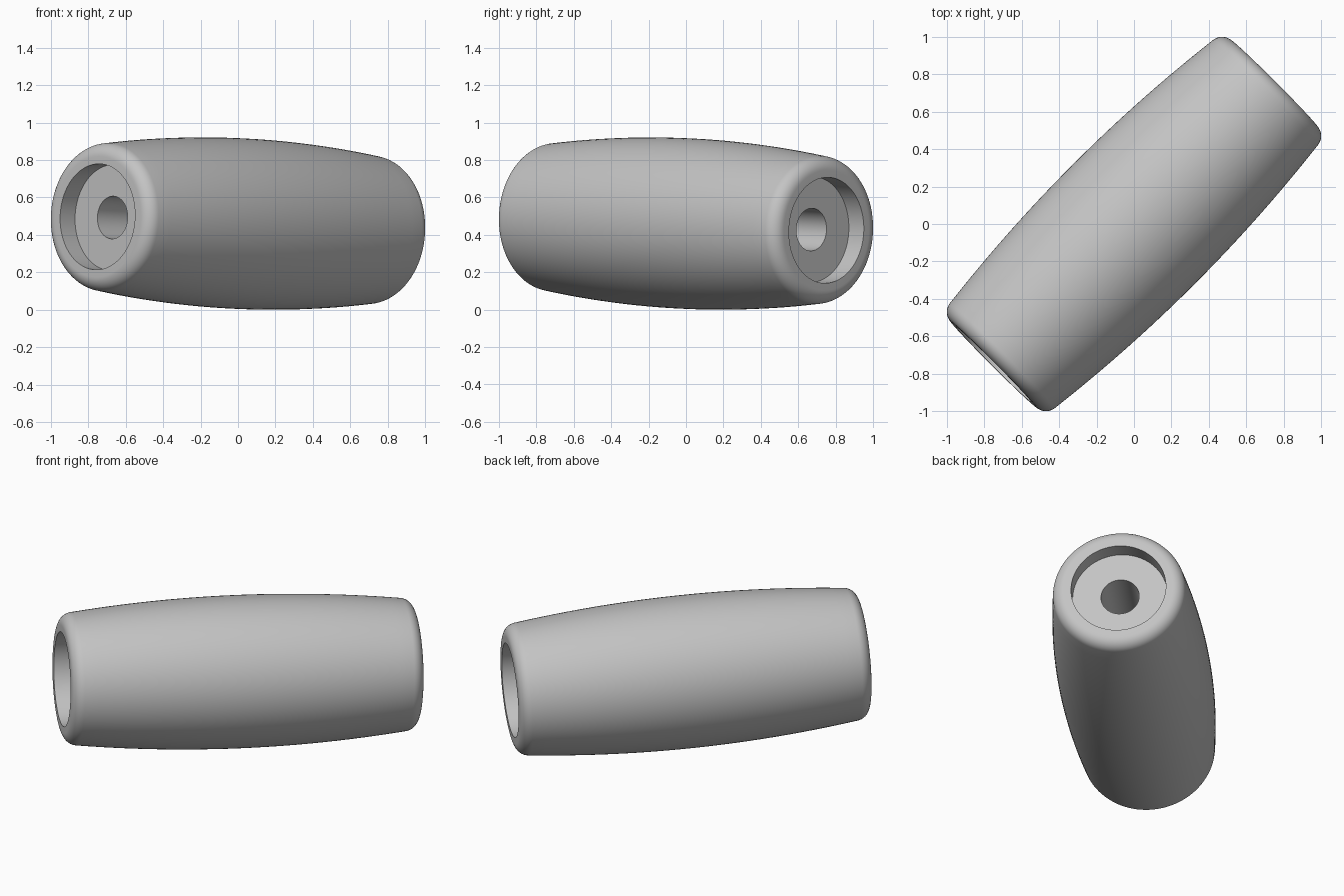
import bpy, bmesh, math
from mathutils import Vector

cube = bpy.data.objects.get("Cube")
if cube:
    bpy.data.objects.remove(cube, do_unlink=True)

HALF, BELLY, CURVE = 1.062, 0.456, 0.06   # half length, middle radius, bulge
FILLET, RECESS, DEPTH, BORE = 0.075, 0.283, 0.113, 0.114


def half_profile():
    """(radius, height) points from the belly to the bore at the upper end."""
    t_end = HALF - FILLET
    slope = math.atan(2 * CURVE * t_end)
    t_tan = t_end + FILLET * math.sin(slope)
    pts = [(BELLY - CURVE * t * t, t) for t in (t_tan * i / 12 for i in range(13))]
    # rounded rim, tangent to the bulging side
    cr = pts[-1][0] - FILLET * math.cos(slope)
    for i in range(1, 11):
        a = slope + (math.pi / 2 - slope) * i / 10
        pts.append((cr + FILLET * math.cos(a), t_end + FILLET * math.sin(a)))
    # counterbore wall, its floor, and the through hole
    return pts + [(RECESS, HALF), (RECESS, HALF - DEPTH), (BORE, HALF - DEPTH)]


upper = half_profile()
profile = [(r, -t) for r, t in reversed(upper[1:])] + upper

# Spin the closed profile about the axis
bm = bmesh.new()
verts = [bm.verts.new((r, 0, t)) for r, t in profile]
edges = [bm.edges.new((verts[i - 1], verts[i])) for i in range(len(verts))]
bmesh.ops.spin(bm, geom=verts + edges, cent=(0, 0, 0), axis=(0, 0, 1),
               angle=math.tau, steps=96, use_merge=True)
bmesh.ops.remove_doubles(bm, verts=bm.verts, dist=0.0001)
bmesh.ops.recalc_face_normals(bm, faces=bm.faces)
mesh = bpy.data.meshes.new("barrel_grip")
bm.to_mesh(mesh)
bm.free()

grip = bpy.data.objects.new("barrel_grip", mesh)
bpy.context.collection.objects.link(grip)

# Lay it diagonally with a slight downward tilt
axis = Vector((1, 1, -0.048)).normalized()
mesh.transform(axis.to_track_quat('Z', 'Y').to_matrix().to_4x4())
grip.location.z = -min(v.co.z for v in mesh.vertices)

# Plain grey finish
grey = bpy.data.materials.new("plain_grey")
grey.use_nodes = True
colour = (0.55, 0.55, 0.55, 1)
grey.diffuse_color = colour
grey.node_tree.nodes["Principled BSDF"].inputs["Base Color"].default_value = colour
mesh.materials.append(grey)

bpy.ops.object.select_all(action='DESELECT')
grip.select_set(True)
bpy.context.view_layer.objects.active = grip
bpy.ops.object.shade_smooth_by_angle(angle=math.radians(30))
